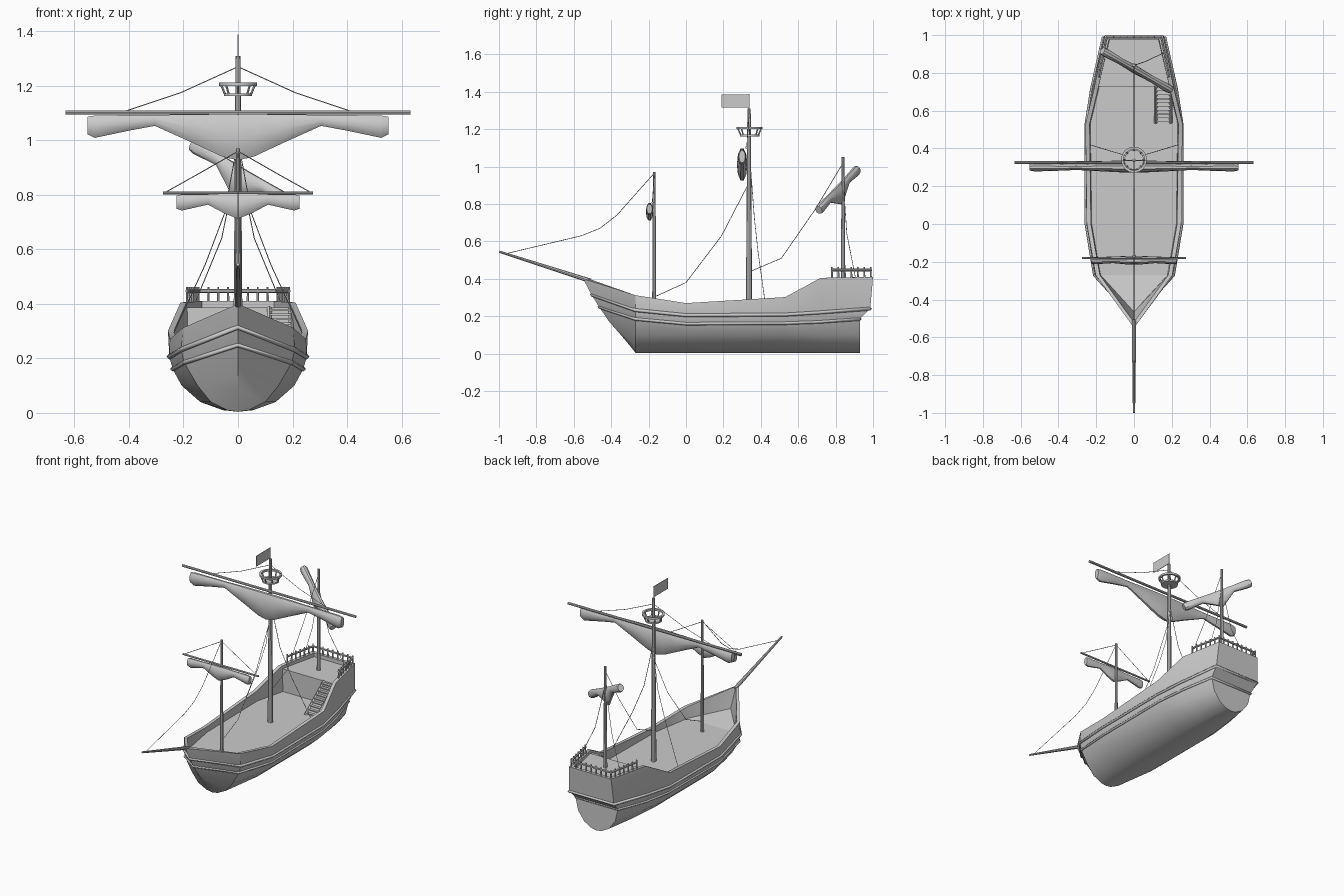
import bpy, bmesh, math
from mathutils import Vector, Matrix

if "Cube" in bpy.data.objects:
    bpy.data.objects.remove(bpy.data.objects["Cube"])


def finish(name, bm, smooth=True):
    bmesh.ops.remove_doubles(bm, verts=bm.verts, dist=1e-4)
    bmesh.ops.recalc_face_normals(bm, faces=bm.faces)
    me = bpy.data.meshes.new(name)
    bm.to_mesh(me)
    bm.free()
    ob = bpy.data.objects.new(name, me)
    bpy.context.collection.objects.link(ob)
    bpy.ops.object.select_all(action='DESELECT')
    ob.select_set(True)
    bpy.context.view_layer.objects.active = ob
    if smooth:
        bpy.ops.object.shade_smooth_by_angle(angle=math.radians(32))
    return ob


def add_rod(bm, a, b, r1, r2=None, n=8):
    a, b = Vector(a), Vector(b)
    m = Matrix.Translation((a + b) / 2) @ (b - a).to_track_quat('Z', 'Y').to_matrix().to_4x4()
    bmesh.ops.create_cone(bm, cap_ends=True, segments=n, radius1=r1,
                          radius2=r1 if r2 is None else r2, depth=(b - a).length, matrix=m)


def add_box(bm, c, s):
    bmesh.ops.create_cube(bm, size=1, matrix=Matrix.Translation(c) @ Matrix.Diagonal((*s, 1)))


def rod(name, *args):
    bm = bmesh.new()
    add_rod(bm, *args)
    return finish(name, bm)


def tube(name, paths, r, res=0):
    cu = bpy.data.curves.new(name, 'CURVE')
    cu.dimensions = '3D'
    cu.bevel_depth, cu.bevel_resolution, cu.use_fill_caps = r, res, True
    for path in paths:
        sp = cu.splines.new('POLY')
        sp.points.add(len(path) - 1)
        for p, co in zip(sp.points, path):
            p.co = (*co, 1)
    ob = bpy.data.objects.new(name, cu)
    bpy.context.collection.objects.link(ob)
    bpy.ops.object.select_all(action='DESELECT')
    ob.select_set(True)
    bpy.context.view_layer.objects.active = ob
    bpy.ops.object.convert(target='MESH')


def loft(bm, rings, closed):
    vs = [[bm.verts.new(p) for p in r] for r in rings]
    n = len(vs[0])
    for a, b in zip(vs, vs[1:]):
        for i in range(n if closed else n - 1):
            j = (i + 1) % n
            bm.faces.new((a[i], a[j], b[j], b[i]))
    return vs


# Hull: cross-section columns from stern to stem, mirrored
DECK, QUARTER = 0.237, 0.386


def column(y, w, wt, s1, s2, zt, f=1.0):
    return [(0, y, .004), (.22 * w * f, y, .01), (.55 * w * f, y, .04), (.82 * w * f, y, .1),
            (.95 * w, y, s1), (w, y, s2), (wt, y, zt), (wt - .022, y, zt), (wt - .026, y, DECK)]


stern = column(.93, .164, .154, .185, .24, .41)
for i, y in ((5, .985), (6, 1.0), (7, .978), (8, .975)):
    stern[i] = (stern[i][0], y, stern[i][2])
stem = [(0, -.27, .004), (0, -.29, .03), (0, -.34, .09), (0, -.41, .17), (0, -.465, .25),
        (0, -.505, .315), (0, -.55, .40), (0, -.52, .40), (0, -.465, .275)]
half = [[(0, p[1], p[2]) for p in stern], stern,
        column(.72, .222, .211, .17, .22, .405), column(.53, .252, .257, .163, .208, .302),
        column(0, .252, .25, .16, .205, .27), column(-.27, .208, .203, .185, .232, .312, .87), stem]
ring = half + [[(-x, y, z) for x, y, z in c] for c in half[-2::-1]]
bm = bmesh.new()
loft(bm, ring, False)
bmesh.ops.dissolve_degenerate(bm, dist=1e-5, edges=bm.edges)
finish("hull", bm)
tube("lower_strake", [[c[4] for c in ring]], .009)
tube("upper_strake", [[c[5] for c in ring]], .0095)

# Decks
bm = bmesh.new()
loft(bm, [[c[8], (-c[8][0], *c[8][1:])] for c in half[1:-1]]
     + [[(.003, *stem[8][1:]), (-.003, *stem[8][1:])]], False)
finish("main_deck", bm, False)
bm = bmesh.new()
loft(bm, [[(x, y, QUARTER), (-x, y, QUARTER)] for x, y in ((.187, .73), (.13, .977))], False)
finish("quarter_deck", bm, False)
bm = bmesh.new()
add_box(bm, (0, .735, (DECK + QUARTER) / 2), (.39, .012, QUARTER - DECK))
finish("quarter_bulkhead", bm, False)

# Stairs to the quarter deck
bm = bmesh.new()
N = 9
for i in range(N):
    t = (i + .5) / N
    add_box(bm, (.155, .54 + .185 * t, DECK + .148 * t), (.08, .02, .007))
for x in (.115, .195):
    add_rod(bm, (x, .535, DECK), (x, .73, QUARTER), .009, .009, 4)
finish("stairs", bm, False)

# Stern railing
bm = bmesh.new()
corners = [Vector(p) for p in ((.187, .78, 0), (.145, .988, 0), (-.145, .988, 0), (-.187, .78, 0))]
for a, b, n in zip(corners, corners[1:], (6, 8, 6)):
    add_rod(bm, a + Vector((0, 0, .447)), b + Vector((0, 0, .447)), .007, .007, 6)
    for i in range(n + 1):
        p = a.lerp(b, i / n)
        add_rod(bm, p + Vector((0, 0, .40)), p + Vector((0, 0, .462)), .0055, .004, 6)
finish("stern_railing", bm)

# Masts, bowsprit and yards
rod("fore_mast", (0, -.17, .23), (0, -.17, .97), .011, .007)
rod("main_mast", (0, .337, .23), (0, .337, 1.31), .017, .009)
rod("mizzen_mast", (0, .84, .38), (0, .84, 1.05), .012, .008)
rod("bowsprit", (0, -.51, .389), (0, -.998, .545), .012, .006)
rod("fore_yard", (-.275, -.18, .807), (.275, -.18, .807), .006)
rod("main_yard", (-.632, .325, 1.102), (.632, .325, 1.102), .008)


# Furled sails: elliptical sections (x, top, bottom, half depth), mirrored in x
def sail(name, sections, m):
    secs = [(-s[0], *s[1:]) for s in sections] + sections[-2::-1]
    rings = []
    for x, top, bot, d in secs:
        zc, h = (top + bot) / 2, (top - bot) / 2
        rings.append([m @ Vector((x, d * math.cos(k * math.pi / 5), zc + h * math.sin(k * math.pi / 5)))
                      for k in range(10)])
    bm = bmesh.new()
    vs = loft(bm, rings, True)
    bm.faces.new(vs[0])
    bm.faces.new(vs[-1])
    finish(name, bm)


sail("main_sail", [(.552, -.012, -.08, .017), (.525, -.007, -.093, .022), (.4, -.006, -.066, .018),
                   (.305, -.006, -.048, .014), (.16, -.002, -.115, .022), (.06, 0, -.163, .027),
                   (0, 0, -.178, .028)], Matrix.Translation((0, .300, 1.1)))
sail("fore_sail", [(.225, -.008, -.06, .015), (.205, -.004, -.066, .018), (.11, -.004, -.044, .012),
                   (.05, 0, -.077, .018), (0, 0, -.097, .02)], Matrix.Translation((0, -.195, .807)))
# Slanted sail on the mizzen mast
ma, mb = Vector((-.165, .915, .985)), Vector((.195, .71, .77))
d = (mb - ma).normalized()
up = (Vector((0, 0, 1)) - d * d.z).normalized()
m = Matrix((d, up.cross(d), up)).transposed().to_4x4()
m.translation = (ma + mb) / 2
sail("mizzen_sail", [(.235, .02, -.025, .02), (.215, .025, -.03, .023), (.11, .022, -.022, .018),
                     (.05, .022, -.06, .02), (0, .022, -.092, .022)], m)

# Crow's nest
bm = bmesh.new()
c = Vector((0, .34, 0))
add_rod(bm, c + Vector((0, 0, 1.162)), c + Vector((0, 0, 1.172)), .052, .052, 16)
ringpts = lambda r, z: [c + Vector((r * math.cos(k * math.pi / 8), r * math.sin(k * math.pi / 8), z))
                        for k in range(17)]
top, base = ringpts(.063, 1.206), ringpts(.048, 1.17)
for k in range(0, 16, 2):
    add_rod(bm, base[k], top[k], .004, .004, 6)
lip = [ringpts(r, z) for r, z in ((.056, 1.2), (.069, 1.2), (.069, 1.212), (.056, 1.212), (.056, 1.2))]
loft(bm, lip, False)
finish("crows_nest", bm)

# Flag
rod("flag_pole", (0, .337, 1.3), (0, .337, 1.388), .002)
bm = bmesh.new()
add_box(bm, (0, .263, 1.35), (.003, .148, .07))
finish("flag", bm, False)

# Rigging: centreline stays, then mirrored shrouds and yard lifts
ropes = [[(0, -.17, .965), (0, -.37, .74), (0, -.46, .67), (0, -.56, .63), (0, -.96, .535)],
         [(0, .33, .9), (0, .19, .63), (0, 0, .38), (0, -.165, .305)],
         [(0, .84, 1.02), (0, .69, .77), (0, .51, .51), (0, .345, .44)]]
for s in (-1, 1):
    ropes += [[(0, .337, 1.27), (s * .21, .33, 1.175), (s * .42, .325, 1.105)],
              [(0, -.17, .96), (s * .14, -.175, .88), (s * .265, -.18, .81)],
              [(0, .345, 1.0), (s * .05, .365, .73), (s * .12, .385, .545), (s * .235, .42, .295)],
              [(0, .84, .93), (s * .06, .86, .64), (s * .155, .905, .41)]]
tube("rigging", ropes, .0018)
